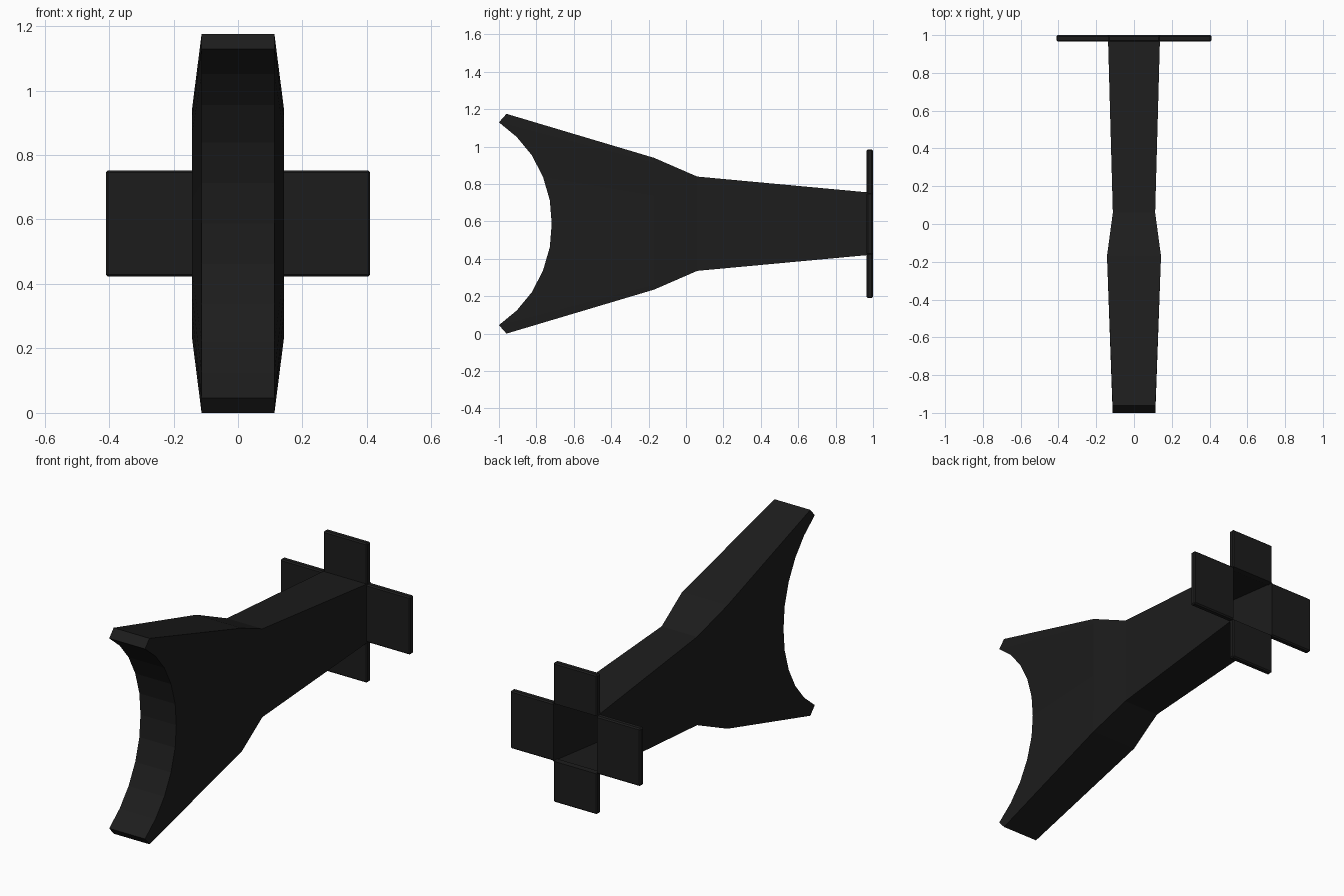
import bpy, bmesh

if "Cube" in bpy.data.objects:
    bpy.data.objects.remove(bpy.data.objects["Cube"])

ZC = 0.5875  # mid height of the symmetric profile

mat = bpy.data.materials.new("black")
mat.diffuse_color = (0.012, 0.012, 0.012, 1)
mat.use_nodes = True
mat.node_tree.nodes["Principled BSDF"].inputs["Base Color"].default_value = mat.diffuse_color


def finish(bm, name):
    mesh = bpy.data.meshes.new(name)
    bm.to_mesh(mesh)
    bm.free()
    mesh.materials.append(mat)
    obj = bpy.data.objects.new(name, mesh)
    bpy.context.collection.objects.link(obj)
    return obj


# Flared body: concave front arc (y, height above centre), lofted back to an open end
half = [(-0.718, 0), (-0.728, 0.125), (-0.765, 0.252), (-0.825, 0.367),
        (-0.905, 0.464), (-1.0, 0.542), (-0.96, 0.5875)]
arc = [(y, -h) for y, h in half[:0:-1]] + half
stations = [(-0.17, 0.143, 0.352), (0.06, 0.112, 0.252), (1.0, 0.138, 0.165)]

bm = bmesh.new()
sides = []
for s in (-1, 1):
    grid = []
    for y, h in arc:
        row = [bm.verts.new((s * 0.113, y, ZC + h))]
        t = h / 0.5875
        row += [bm.verts.new((s * w, sy, ZC + t * sh)) for sy, w, sh in stations]
        grid.append(row)
    for a, b in zip(grid, grid[1:]):
        for k in range(3):
            bm.faces.new((a[k], a[k + 1], b[k + 1], b[k]))
    sides.append(grid)
L, R = sides
for j in range(len(arc) - 1):            # concave front face and tips
    bm.faces.new((L[j][0], R[j][0], R[j + 1][0], L[j + 1][0]))
for r in (0, -1):                        # underside and top
    for k in range(3):
        bm.faces.new((L[r][k], R[r][k], R[r][k + 1], L[r][k + 1]))
bmesh.ops.recalc_face_normals(bm, faces=bm.faces)
finish(bm, "flared_body")


# Four flaps folded out around the open rear end, outer rims bevelled
def flap(name, x0, x1, z0, z1, axis, sign):
    bm = bmesh.new()
    bmesh.ops.create_cube(bm, size=1)
    for v in bm.verts:
        v.co = (x0 if v.co.x < 0 else x1, 0.965 if v.co.y < 0 else 1.0,
                z0 if v.co.z < 0 else z1)
    outer = max(v.co[axis] * sign for v in bm.verts)
    rim = [e for e in bm.edges
           if any(abs(v.co[axis] * sign - outer) < 1e-5 for v in e.verts)]
    bmesh.ops.bevel(bm, geom=rim, offset=0.007, segments=1, affect='EDGES')
    finish(bm, name)


flap("right_flap", 0.137, 0.41, ZC - 0.165, ZC + 0.165, 0, 1)
flap("left_flap", -0.41, -0.137, ZC - 0.165, ZC + 0.165, 0, -1)
flap("top_flap", -0.138, 0.138, ZC + 0.165, ZC + 0.398, 2, 1)
flap("bottom_flap", -0.138, 0.138, ZC - 0.398, ZC - 0.165, 2, -1)
